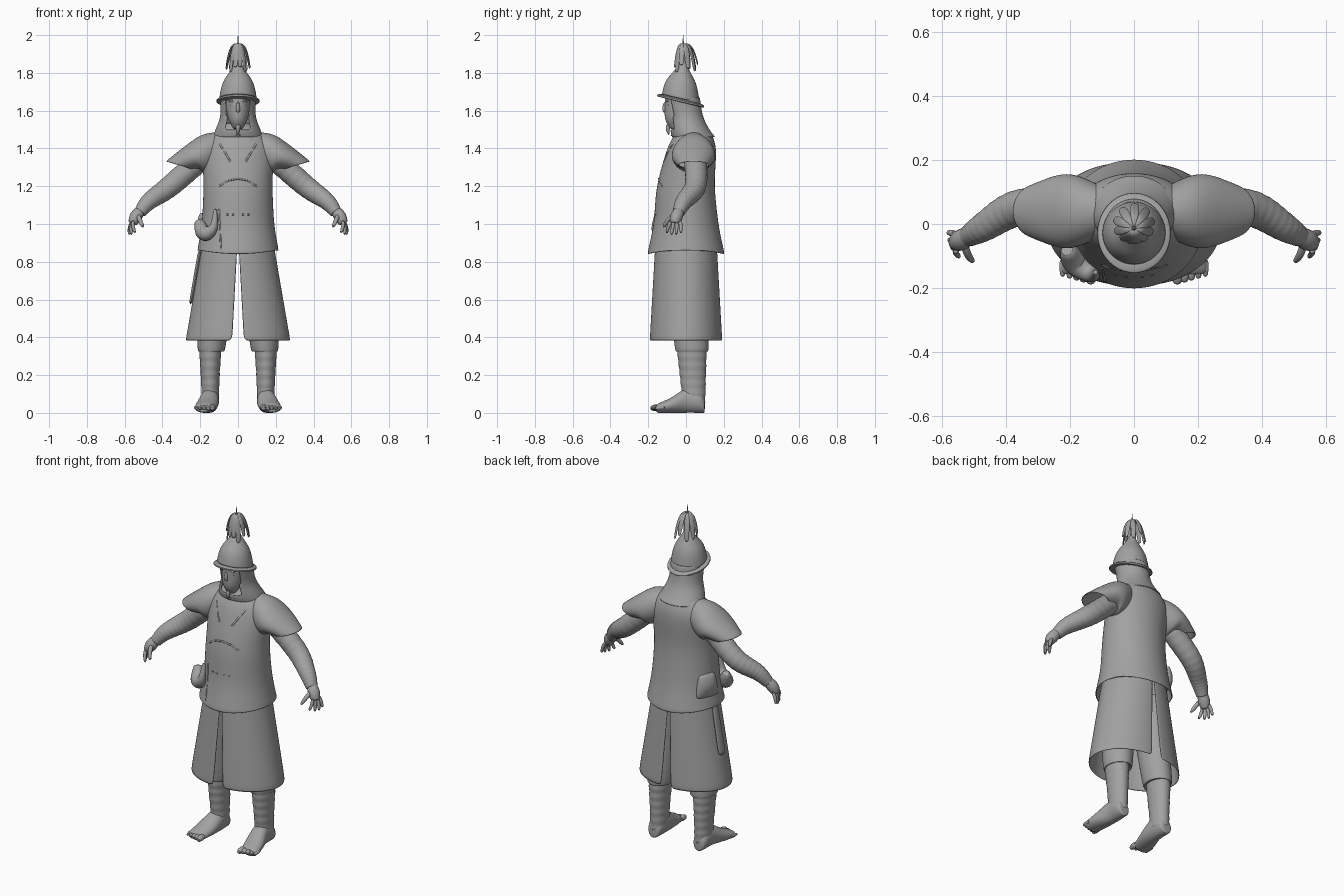
import bpy, bmesh
from math import pi, sin, cos, sqrt, radians
from mathutils import Vector

if "Cube" in bpy.data.objects:
    bpy.data.objects.remove(bpy.data.objects["Cube"])

SHADE = (.36, .36, .36, 1)
grey = bpy.data.materials.new("plain_grey")
grey.use_nodes = True
grey.diffuse_color = SHADE
grey.node_tree.nodes["Principled BSDF"].inputs["Base Color"].default_value = SHADE


def finish(name, mesh_builder, mirror=False, smooth=1, thick=0):
    """Turn a bmesh into a smooth-shaded object with modifiers."""
    bmesh.ops.recalc_face_normals(mesh_builder, faces=mesh_builder.faces)
    mesh = bpy.data.meshes.new(name)
    mesh_builder.to_mesh(mesh)
    mesh_builder.free()
    mesh.materials.append(grey)
    mesh.shade_smooth()
    mesh.set_sharp_from_angle(angle=radians(60))
    part = bpy.data.objects.new(name, mesh)
    bpy.context.scene.collection.objects.link(part)
    if mirror:
        part.modifiers.new("mirror", "MIRROR").use_mirror_merge = False
    if thick:
        cloth = part.modifiers.new("cloth", "SOLIDIFY")
        cloth.thickness, cloth.offset = thick, 0
    if smooth:
        subdivision = part.modifiers.new("smooth", "SUBSURF")
        subdivision.levels = subdivision.render_levels = smooth


def spline(keys, steps=5):
    """Smooth curve through key rows of numbers."""
    keys = [Vector(key) for key in keys]
    rows = []
    for i in range(len(keys) - 1):
        start, end = keys[i], keys[i + 1]
        before, after = keys[max(i - 1, 0)], keys[min(i + 2, len(keys) - 1)]
        leave, arrive = (end - before) / 2, (after - start) / 2
        for step in range(steps):
            t = step / steps
            blend = t * t * (3 - 2 * t)
            rows.append(start.lerp(end, blend) + leave * t * (1 - t) ** 2 - arrive * t * t * (1 - t))
    return rows + [keys[-1]]


def add_loft(bm, rings, sides=24, caps=True, half=False):
    """Skin rings given as centre and two half axes; half leaves an open sheet."""
    count = sides + 1 if half else sides
    rows = []
    for centre, u, v in rings:
        angles = [pi * (i / sides - .5) if half else 2 * pi * i / sides for i in range(count)]
        rows.append([bm.verts.new(Vector(centre) + Vector(u) * cos(a) + Vector(v) * sin(a)) for a in angles])
    for low, high in zip(rows, rows[1:]):
        for i in range(sides):
            j = (i + 1) % count
            bm.faces.new((low[i], low[j], high[j], high[i]))
    if caps and not half:
        bm.faces.new(rows[0])
        bm.faces.new(rows[-1])


def loft(name, rings, sides=24, caps=True, half=False, **options):
    bm = bmesh.new()
    add_loft(bm, rings, sides, caps, half)
    finish(name, bm, **options)


def level(z, width, depth, y=0, x=0, tilt=0):
    """Horizontal oval ring, tilted down towards the back."""
    return (x, y, z), (width, 0, 0), (0, depth, -tilt * depth)


def levels(keys, steps=5):
    return [level(*row) for row in spline(keys, steps)]


def tube_rings(path):
    """Round rings across a path of x, y, z, radius."""
    points = [Vector(p[:3]) for p in path]
    rings = []
    for i, point in enumerate(points):
        along = (points[min(i + 1, len(points) - 1)] - points[max(i - 1, 0)]).normalized()
        side = along.cross(Vector((0, 1, 0) if abs(along.y) < .8 else (0, 0, 1))).normalized()
        rings.append((point, side * path[i][3], along.cross(side) * path[i][3]))
    return rings


def tubes(name, paths, sides=10, **options):
    bm = bmesh.new()
    for path in paths:
        add_loft(bm, tube_rings(path), sides)
    finish(name, bm, **options)


# Coat body with a wavy hem
coat = spline([(.85, .215, .2, 0), (1, .19, .17, 0), (1.2, .18, .15, 0),
               (1.4, .18, .125, .03), (1.5, .1, .08, .04), (1.53, .06, .06, .03)], 8)
bm = bmesh.new()
add_loft(bm, [level(*row) for row in coat], 40, caps=False)
for vert in bm.verts:
    if vert.co.z < .86:
        vert.co.z += .5 * vert.co.x ** 2 - .01
finish("coat_body", bm, thick=.006)


def cord(start, end):
    """Thin cord lying on the coat's front between two x, z points."""
    path = []
    for i in range(9):
        x, z = Vector(start).lerp(Vector(end), i / 8)
        _, width, depth, y = min(coat, key=lambda row: abs(row[0] - z))
        path.append((x, y - depth * sqrt(1 - (x / width) ** 2), z, .005))
    return path


# Lapel cords, chest seam, ties and opening
tubes("lapel_cords", [cord((.1, 1.43), (.04, 1.33))], mirror=True, smooth=0)
tubes("chest_seams", [cord((0, 1.24), (.05, 1.23)), cord((.05, 1.23), (.1, 1.2))], mirror=True, smooth=0)
tubes("coat_ties", [cord((x, z), (x + .01, z)) for z, x in ((1.39, .12), (1.39, .14), (1.05, .02), (1.05, .05))],
      mirror=True, smooth=0)
tubes("coat_opening", [cord((-.1, 1.08), (-.09, .87))], smooth=0)

# Split skirt, its slits widening downwards
skirt = []
for i in range(9):
    t = i / 8
    slit = .002 + .028 * t
    skirt.append(level(.9 - .52 * t, .185 + .09 * t - slit, .16 + .03 * t, x=slit))
loft("split_skirt", skirt, half=True, mirror=True, thick=.006)

# Short wide sleeves, the rings turning from upright to the cuff
sleeve = spline([(.1, 1.4, 0, .085, .075), (.18, 1.37, .01, .1, .11),
                 (.24, 1.35, .04, .06, .11), (.31, 1.31, .07, .02, .08)], 4)
loft("short_sleeves", [((x, .04, z), (across, 0, up), (0, depth, 0)) for x, z, across, up, depth in sleeve],
     caps=False, mirror=True, thick=.006)

# Arms with ridged wrapping
arm = spline([(.2, .05, 1.34, .06), (.36, .05, 1.2, .057), (.47, -.01, 1.12, .045), (.52, -.04, 1.06, .032)], 10)
for i, row in enumerate(arm):
    row[3] *= 1.05 if i % 2 else .98
tubes("wrapped_arms", [arm], 20, mirror=True)

# Hands
tubes("palms", [spline([(.51, -.03, 1.08, .026), (.54, -.05, 1.04, .036), (.56, -.06, 1, .024)], 3)], mirror=True)
fingers = [[(.53, -.06, 1.05, .014), (.52, -.1, 1.02, .013), (.5, -.12, .98, .009)]]
for i in range(4):
    base = Vector((.556, -.03 - .017 * i, 1.02, .012))
    tip = Vector((.58 - .004 * i * i, -.026 - .026 * i, .935 + .01 * abs(i - 1.5), .008))
    knuckle = base.lerp(tip, .5)
    knuckle.x += .007
    fingers.append([base, knuckle, tip])
tubes("fingers", fingers, mirror=True)

# Trousers gathered over the boots
loft("trousers", levels([(.33, .06, .08, .03, .14), (.35, .075, .09, .03, .14),
                         (.6, .085, .1, .01, .12), (.86, .085, .11, 0, .09)]), mirror=True)

# Boots: rippled shafts, feet and toes
shaft = []
for i in range(21):
    t = i / 20
    ripple = 1.04 if i % 3 == 1 else .99
    shaft.append(level(.04 + .32 * t, (.046 + .016 * t * t) * ripple, (.058 + .022 * t) * ripple,
                       y=.043 - .013 * t, x=.147))
loft("boot_shafts", shaft, mirror=True)
foot = spline([(.1, .15, .03, .07), (.07, .15, .045, .12), (0, .15, .05, .13), (-.08, .165, .058, .08),
               (-.16, .18, .052, .045)], 3)
loft("feet", [((x, y, top / 2), (width, 0, 0), (0, 0, top / 2)) for y, x, width, top in foot], mirror=True)
toes = []
for i in range(5):
    x, tip, size = .135 + .022 * i, -.19 + .006 * i, .019 - .002 * i
    toes.append([(x, tip + .06, .028, size), (x, tip + .02, .028, size), (x, tip, .022, size * .6)])
tubes("toes", toes, mirror=True)

# Head and face
loft("head", levels([(1.5, .02, .02, -.06), (1.55, .05, .06, -.05), (1.62, .064, .08, -.034),
                     (1.7, .065, .08, -.03)], 3))
tubes("nose", [[(0, -.11, 1.65, .007), (0, -.118, 1.61, .012), (0, -.11, 1.59, .012)]])
tubes("beard", [[(0, -.09, 1.53, .016), (0, -.1, 1.5, .012), (0, -.09, 1.47, .003)]])


def bow(x, y, z, reach, radius):
    """Short bar bulging forwards in the middle."""
    return [(x + reach * s, y + .01 * s * s, z, radius * (1 - .4 * s * s)) for s in (-1, 0, 1)]


tubes("mouth", [bow(0, -.107, 1.57, .02, .007)])
tubes("brows_and_eyes", [bow(.03, -.104, 1.65, .02, .007), bow(.03, -.1, 1.63, .013, .006)], mirror=True)

# Neck guard, cut open around the face and tied under the chin
bm = bmesh.new()
add_loft(bm, levels([(1.46, .13, .11, .04), (1.5, .115, .1, .02), (1.57, .09, .086, 0), (1.67, .09, .09, -.02)], 3),
         40, caps=False)
opening = []
for face in bm.faces:
    x, y, z = face.calc_center_median()
    if y < 0 and abs(x) < .06 and z > 1.5:
        opening.append(face)
bmesh.ops.delete(bm, geom=opening, context="FACES")
finish("neck_guard", bm, thick=.008)
tubes("neck_guard_ties", [bow(0, -.08, z, .02, .006) for z in (1.47, 1.49)])

# Helmet: tilted brim, bell-shaped dome and spike
loft("helmet_brim", [level(1.655 + rise, width, width + .01, y=-.028, tilt=.24)
                     for rise, width in ((-.01, .1), (-.01, .115), (0, .117), (.012, .1))], 36)
dome = spline([(1.66, .1), (1.71, .092), (1.76, .075), (1.82, .035), (1.87, .009)], 4)
loft("helmet_dome", [level(z, width, width, y=-.015 - .13 * width, tilt=1.1 * (1.87 - z)) for z, width in dome], 36)
tubes("helmet_spike", [[(0, -.015, z, radius) for z, radius in ((1.86, .01), (1.94, .008), (1.96, .004), (2, .001))]],
      smooth=0)

# Drooping plume strands spread round the spike, longest at the back
bm = bmesh.new()
STRANDS = 11
for i in range(STRANDS):
    angle = 2 * pi * i / STRANDS + .4
    out, side = Vector((cos(angle), sin(angle), 0)), Vector((-sin(angle), cos(angle), 0))
    reach, drop = .062 + .016 * sin(angle), .135 + .02 * sin(2.3 * i)
    rings = []
    for step in range(9):
        t = step / 8
        centre = out * reach * (.08 + .92 * t ** .7) + Vector((0, -.015, 1.955 - drop * t * t))
        rings.append((centre, side * (.004 + .012 * sin(.8 * pi * t)), (out + Vector((0, 0, .5))) * .004))
    add_loft(bm, rings, 8)
finish("helmet_plume", bm)

# Horn, pouch and sheath on the right hip
tubes("hip_horn", [spline([(-.12, -.15, 1.08, .008), (-.13, -.16, .98, .024), (-.18, -.12, .95, .045),
                           (-.21, -.08, 1.02, .022)], 4)], 16)
outward, sideways = Vector((-.93, .37, 0)), Vector((.37, .93, 0))
pouch = []
for i in range(9):
    t = i / 8
    pouch.append(((-.178, .055, .92 + .14 * t), outward * .036 * sin(pi * (.15 + .7 * t)),
                  sideways * (.07 - .022 * t * t)))
loft("hip_pouch", pouch)
sheath = []
for i in range(5):
    t = i / 4
    sheath.append(((-.2 - .052 * t, .015, .87 - .3 * t), (.01, 0, 0), (0, .025 + .009 * t, 0)))
loft("hip_sheath", sheath, 12)
